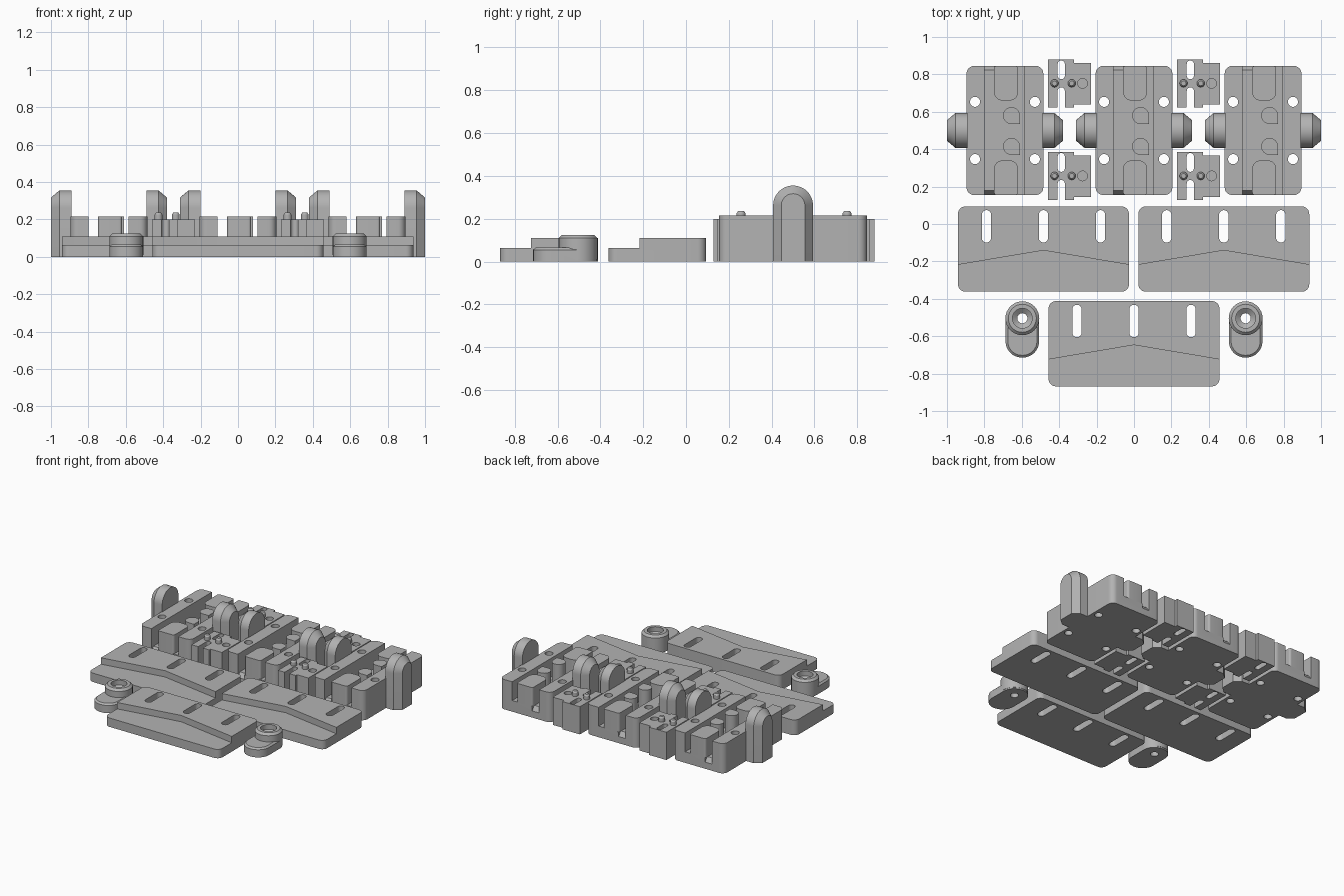
import bpy, bmesh, math
from mathutils import Matrix

if "Cube" in bpy.data.objects:
    bpy.data.objects.remove(bpy.data.objects["Cube"])

grey = bpy.data.materials.new("plain grey")
COLOUR = (0.45, 0.45, 0.45, 1)
grey.diffuse_color = COLOUR
grey.use_nodes = True
grey.node_tree.nodes["Principled BSDF"].inputs["Base Color"].default_value = COLOUR


def rounded(x0, x1, y0, y1, r, seg=8):
    """Rounded rectangle outline; r is one radius or one per corner (NE, NW, SW, SE)."""
    radii = r if isinstance(r, tuple) else (r,) * 4
    pts = []
    for i, (x, y, sx, sy) in enumerate(((x1, y1, -1, -1), (x0, y1, 1, -1),
                                        (x0, y0, 1, 1), (x1, y0, -1, 1))):
        q = radii[i]
        if q == 0:
            pts.append((x, y))
            continue
        for k in range(seg + 1):
            a = math.pi / 2 * (i + k / seg)
            pts.append((x + sx * q + q * math.cos(a), y + sy * q + q * math.sin(a)))
    return pts


def circle(r, x=0, y=0, n=32):
    return [(x + r * math.cos(math.tau * k / n), y + r * math.sin(math.tau * k / n))
            for k in range(n)]


def loft(name, sections, matrix=None):
    """Closed solid through matching outlines stacked as (height, outline)."""
    bm = bmesh.new()
    rings = [[bm.verts.new((x, y, z)) for x, y in pts] for z, pts in sections]
    n = len(rings[0])
    for low, high in zip(rings, rings[1:]):
        for i in range(n):
            j = (i + 1) % n
            bm.faces.new((low[i], low[j], high[j], high[i]))
    bm.faces.new(rings[0][::-1])
    bm.faces.new(rings[-1])
    bmesh.ops.remove_doubles(bm, verts=bm.verts, dist=1e-5)
    if matrix:
        bm.transform(matrix)
    bmesh.ops.recalc_face_normals(bm, faces=bm.faces)
    mesh = bpy.data.meshes.new(name)
    bm.to_mesh(mesh)
    bm.free()
    mesh.materials.append(grey)
    ob = bpy.data.objects.new(name, mesh)
    bpy.context.collection.objects.link(ob)
    return ob


def prism(name, pts, z0, z1):
    return loft(name, [(z0, pts), (z1, pts)])


def combine(ob, others, operation="DIFFERENCE"):
    """Apply booleans and discard the helper objects."""
    for other in others:
        other.hide_render = True
        mod = ob.modifiers.new("cut", "BOOLEAN")
        mod.object, mod.operation, mod.solver = other, operation, "EXACT"
    bpy.context.view_layer.update()
    graph = bpy.context.evaluated_depsgraph_get()
    mesh = bpy.data.meshes.new_from_object(ob.evaluated_get(graph))
    ob.modifiers.clear()
    ob.data = mesh
    for other in others:
        bpy.data.objects.remove(other)
    return ob


def place(parts, spots):
    """Shade the parts and put a linked copy of them at every spot."""
    for ob in parts:
        ob.data.shade_smooth()
        ob.data.set_sharp_from_angle(angle=math.radians(30))
        for i, (x, y) in enumerate(spots):
            copy = ob if i == 0 else ob.copy()
            if i:
                bpy.context.collection.objects.link(copy)
            copy.location = (x, y, 0)


# Hinge block: base with two side rails and an open channel
FLOOR, TOP = 0.08, 0.215
HALF_X, HALF_Y = 0.205, 0.345
body = prism("hinge_block", rounded(-HALF_X, HALF_X, -HALF_Y, HALF_Y, 0.04), 0, TOP)
cuts = [prism("channel", rounded(-0.11, 0.105, -0.5, 0.5, 0), FLOOR, 0.4)]
for sx in (-1, 1):
    for sy in (-1, 1):
        cuts.append(prism("screw_hole", circle(0.027, sx * 0.16, sy * 0.153), -0.1, 0.4))
combine(body, cuts)

# Channel mouths slope down at both ends
ramps = []
for sy in (-1, 1):
    wedge = [(sy * (HALF_Y - 0.03), FLOOR + 0.01), (sy * (HALF_Y + 0.02), FLOOR + 0.01),
             (sy * (HALF_Y + 0.02), 0.02)]
    ramps.append(loft("ramp", [(-0.11, wedge), (-0.055, wedge)],
                      Matrix(((0, 0, 1, 0), (1, 0, 0, 0), (0, 1, 0, 0), (0, 0, 0, 1)))))
combine(body, ramps)
block = [body]

# Posts standing in the channel
R = 0.045
block += [
    prism("back_post", rounded(-0.058, 0.07, 0.16, HALF_Y, (0.015, 0.015, R, R)), FLOOR, TOP),
    prism("front_post", rounded(-0.058, 0.07, -HALF_Y, -0.16, (R, R, 0.015, 0.015)), FLOOR, TOP),
    prism("back_stop", rounded(-0.01, 0.08, 0.035, 0.125, (R, R, R, 0)), FLOOR, TOP),
    prism("front_stop", rounded(-0.01, 0.08, -0.13, -0.04, (R, R, R, 0)), FLOOR, TOP)]

# Pivot ears: arches with a chamfered outer face, pin hole and inner counterbore
PIN_Z = 0.262


def arch(r):
    return [(-r, 0), (r, 0)] + [(r * math.cos(math.pi * k / 24),
                                 PIN_Z + r * math.sin(math.pi * k / 24)) for k in range(25)]


for side, sx in (("left", 1), ("right", -1)):
    turn = Matrix(((0, 0, sx, 0), (1, 0, 0, 0), (0, 1, 0, 0), (0, 0, 0, 1)))
    ear = loft(side + "_pivot_ear", [(0.2, arch(0.093)), (0.265, arch(0.093)),
                                     (0.31, arch(0.055))], turn)
    bore = loft("bore", [(0.15, circle(0.055, 0, PIN_Z)), (0.245, circle(0.055, 0, PIN_Z)),
                         (0.245, circle(0.028, 0, PIN_Z)), (0.4, circle(0.028, 0, PIN_Z))], turn)
    block.append(combine(ear, [bore]))
place(block, [(x, 0.5) for x in (-0.69, 0, 0.69)])

# Small latch brackets with two slots and pegs
BR = 0.2
bracket = prism("latch_bracket", rounded(-0.115, 0.025, -0.128, 0.128, 0), 0, BR)
wing = prism("wing", rounded(0.0, 0.115, -0.113, 0.108, 0), 0, BR)
combine(bracket, [wing], "UNION")
combine(bracket, [
    prism("slot", rounded(-0.063, -0.025, 0.022, 0.122, 0.018), -0.1, 0.4),
    prism("slot", rounded(-0.063, -0.025, -0.2, -0.022, 0.018), -0.1, 0.4),
    prism("socket", circle(0.026, 0.07, 0), 0.14, 0.4)])
latch = [bracket]
for name, x in (("outer_peg", -0.08), ("inner_peg", 0.012)):
    latch.append(loft(name, [(BR - 0.01, circle(0.021, x)), (0.225, circle(0.021, x)),
                             (0.237, circle(0.013, x))]))
place(latch, [(x, y) for x in (-0.345, 0.345) for y in (0.257, 0.752)])

# Stepped plates with three slots
plate = prism("stepped_plate", rounded(-0.457, 0.457, -0.228, 0.228, 0.04), 0, 0.11)
step = [(-0.6, -0.4), (0.6, -0.4), (0.6, -0.11), (0, -0.007), (-0.6, -0.11)]
step[2] = (0.6, -0.108)
step[4] = (-0.6, -0.108)
cuts = [prism("step", step, 0.064, 0.3)]
for x in (-0.305, 0, 0.305):
    cuts.append(prism("slot", rounded(x - 0.025, x + 0.025, 0.035, 0.208, 0.0249), -0.1, 0.3))
combine(plate, cuts)
place([plate], [(-0.484, -0.134), (0.48, -0.134), (0, -0.64)])

# Foot cups: rounded tail, raised ring and countersunk hole
cup = loft("foot_cup", [(0, rounded(-0.09, 0.09, -0.21, 0.088, 0.0875)),
                        (0.055, rounded(-0.09, 0.09, -0.21, 0.088, 0.0875)),
                        (0.066, rounded(-0.078, 0.078, -0.198, 0.076, 0.0755))])
ring = loft("ring", [(0.01, circle(0.0905)), (0.11, circle(0.0905)), (0.125, circle(0.075))])
combine(cup, [ring], "UNION")
sink = loft("sink", [(-0.1, circle(0.027)), (0.07, circle(0.027)),
                     (0.09, circle(0.053)), (0.2, circle(0.053))])
combine(cup, [sink])
place([cup], [(-0.597, -0.504), (0.597, -0.504)])
